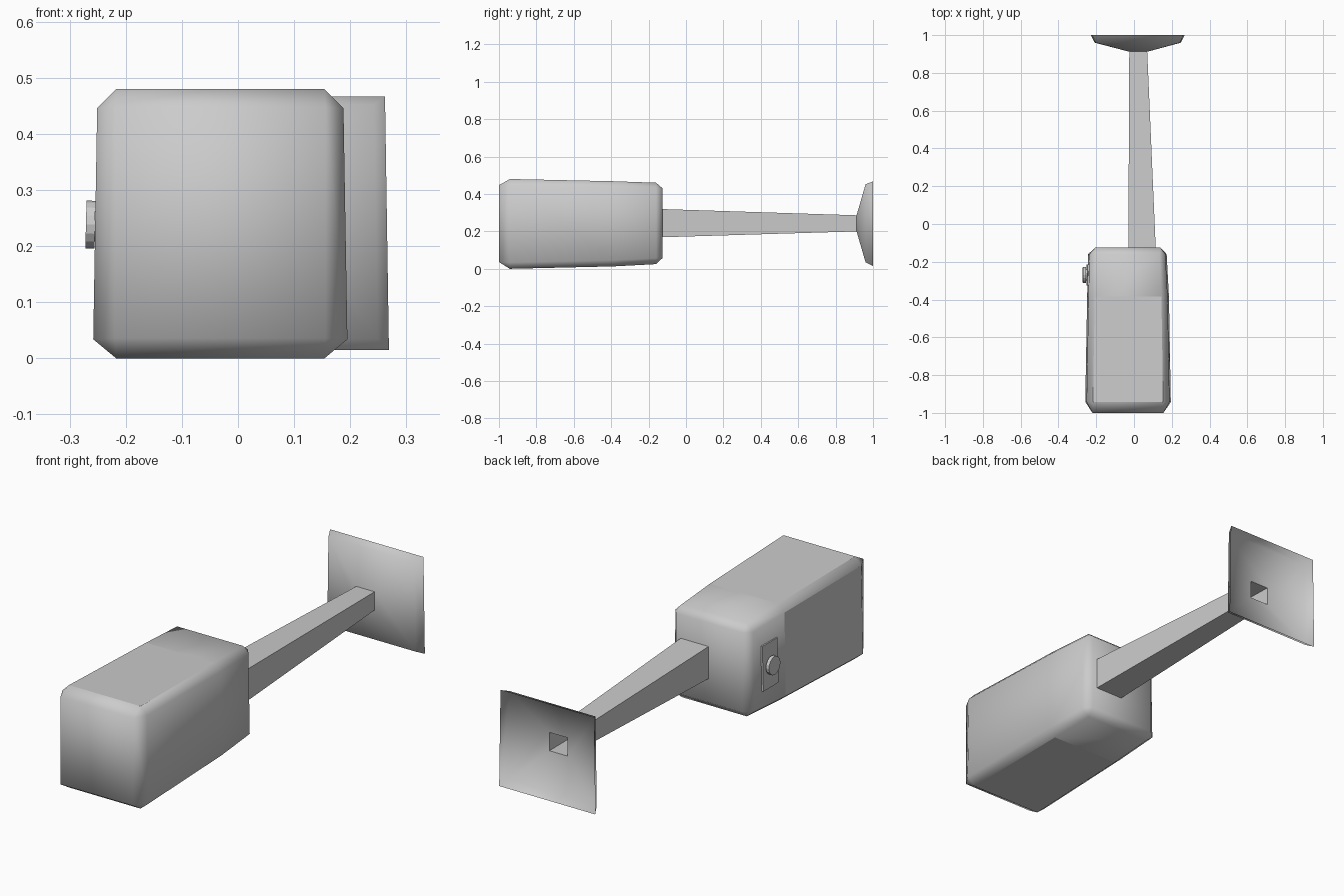
import bpy
from math import pi
from mathutils import Matrix

cube = bpy.data.objects.get("Cube")
if cube:
    bpy.data.objects.remove(cube, do_unlink=True)

grey = bpy.data.materials.new("plain grey")
grey.use_nodes = True
grey.diffuse_color = (0.6, 0.6, 0.6, 1)
grey.node_tree.nodes["Principled BSDF"].inputs["Base Color"].default_value = (0.6, 0.6, 0.6, 1)


def add_object(name, verts, faces):
    mesh = bpy.data.meshes.new(name)
    mesh.from_pydata(verts, [], faces)
    mesh.materials.append(grey)
    mesh.update()
    obj = bpy.data.objects.new(name, mesh)
    bpy.context.collection.objects.link(obj)
    return obj


def loft(name, rings, caps):
    """Skin a list of equal-length rings running along +y."""
    n = len(rings[0])
    verts = [v for ring in rings for v in ring]
    faces = [(k * n + i, k * n + (i + 1) % n, (k + 1) * n + (i + 1) % n, (k + 1) * n + i)
             for k in range(len(rings) - 1) for i in range(n)]
    if caps:
        faces += [tuple(reversed(range(n))), tuple(range(len(verts) - n, len(verts)))]
    return add_object(name, verts, faces)


def rectangle(y, x0, x1, z0, z1, lean=0.0):
    return [(x0 - lean, y, z0), (x0, y, z1), (x1, y, z1), (x1 + lean, y, z0)]


def chamfered(y, x0, x1, z0, z1, c, lean=0.007):
    return [(x0 + c, y, z0), (x0 - lean, y, z0 + c), (x0, y, z1 - c), (x0 + c, y, z1),
            (x1 - c, y, z1), (x1, y, z1 - c), (x1 + lean, y, z0 + c), (x1 - c, y, z0)]


def pinched(y, x0, x1, z0, z1):
    """Octagon whose corners have closed up to a rectangle."""
    a, b, c, d = rectangle(y, x0, x1, z0, z1)
    return [a, a, b, b, c, c, d, d]


# Tapered body with chamfered edges
body = loft("body", [
    pinched(-1.0, -0.22, 0.156, 0.036, 0.447),
    chamfered(-0.942, -0.251, 0.188, 0.0, 0.48, 0.034),
    chamfered(-0.385, -0.241, 0.178, 0.013, 0.468, 0.033),
    chamfered(-0.16, -0.236, 0.166, 0.025, 0.46, 0.032),
    pinched(-0.125, -0.205, 0.14, 0.058, 0.43),
], caps=True)
body_mesh = body.data
import bmesh
bm = bmesh.new()
bm.from_mesh(body_mesh)
bmesh.ops.remove_doubles(bm, verts=bm.verts, dist=0.0005)
bmesh.ops.recalc_face_normals(bm, faces=bm.faces)
for f in bm.faces:
    long_panel = f.calc_area() > 0.15 and abs(f.normal.y) < 0.5
    f.smooth = not (long_panel and f.normal.x < 0.5)
bm.to_mesh(body_mesh)
bm.free()

# Hollow tapering neck
loft("neck", [
    rectangle(-0.15, -0.03, 0.116, 0.168, 0.32),
    rectangle(0.912, -0.025, 0.07, 0.2, 0.286),
], caps=False)

# Open flared bell at the end of the neck
bell = loft("bell", [
    rectangle(0.912, -0.025, 0.07, 0.2, 0.286),
    rectangle(0.96, -0.203, 0.243, 0.035, 0.452, 0.006),
    rectangle(1.0, -0.222, 0.262, 0.015, 0.467, 0.007),
], caps=False)
bell.data.shade_smooth()

# Thin plate and round button on the side of the body
tilt = Matrix.Translation((-0.243, -0.27, 0.238)) @ Matrix.Rotation(0.025, 4, "Y")


def side_part(name, build, x, scale):
    bm = bmesh.new()
    build(bm)
    bm.transform(tilt @ Matrix.Translation((x, 0, 0)) @ Matrix.Diagonal((*scale, 1)))
    obj = add_object(name, [], [])
    bm.to_mesh(obj.data)
    bm.free()
    return obj


def disc(bm):
    bmesh.ops.create_cone(bm, cap_ends=True, segments=16, radius1=0.5, radius2=0.5,
                          depth=1, matrix=Matrix.Rotation(pi / 2, 4, "Y"))


side_part("button_plate", lambda bm: bmesh.ops.create_cube(bm, size=1), 0, (0.012, 0.112, 0.21))
side_part("button_stem", disc, -0.009, (0.02, 0.06, 0.06))
side_part("button", disc, -0.02, (0.016, 0.085, 0.085))
